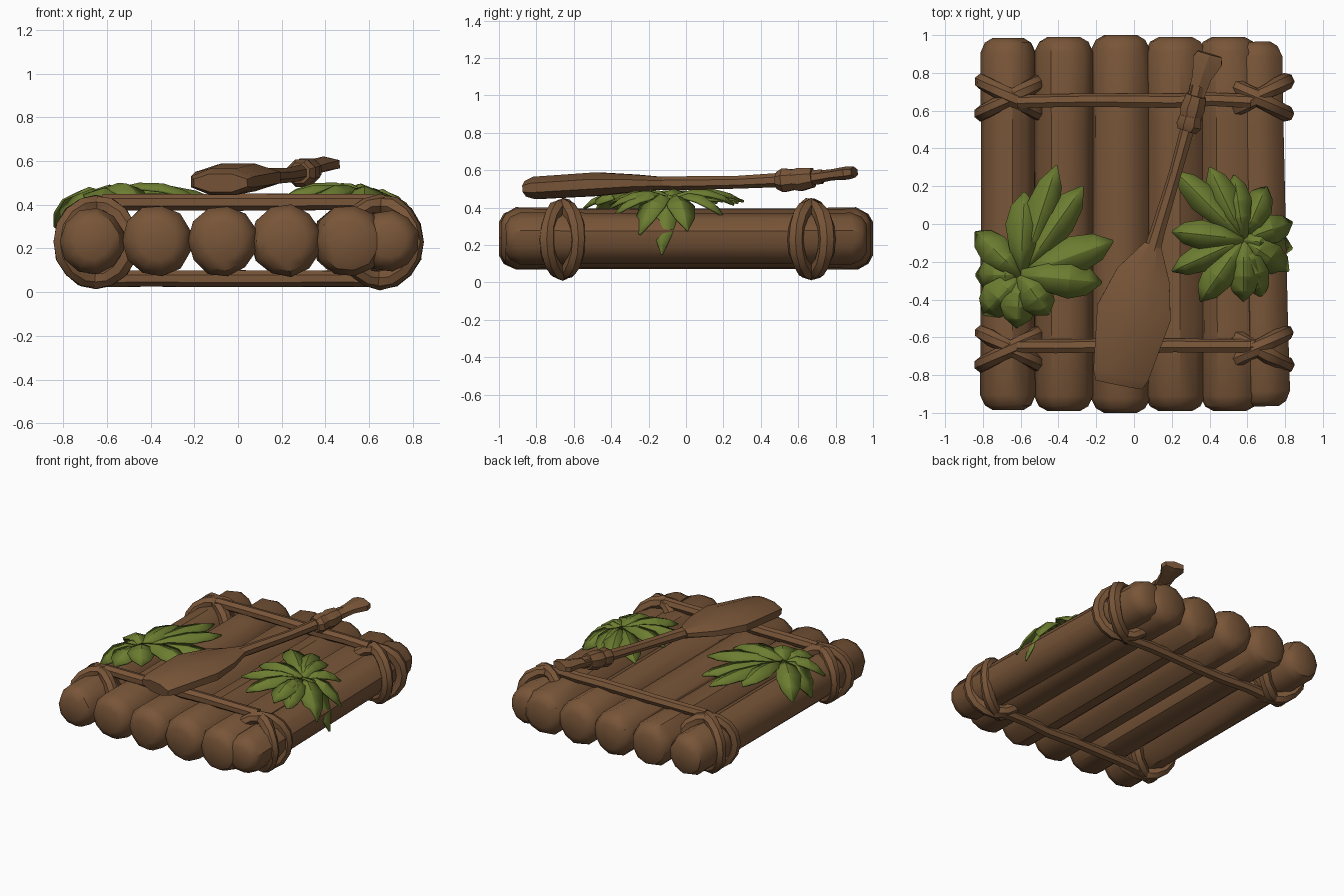
import bpy, bmesh, math, random
from mathutils import Vector

random.seed(4)
if "Cube" in bpy.data.objects:
    bpy.data.objects.remove(bpy.data.objects["Cube"], do_unlink=True)


def material(name, colour):
    mat = bpy.data.materials.new(name)
    mat.use_nodes = True
    mat.diffuse_color = colour
    mat.node_tree.nodes["Principled BSDF"].inputs["Base Color"].default_value = colour
    return mat


WOOD = material("brown wood", (0.19, 0.092, 0.04, 1))
LEAF = material("palm green", (0.15, 0.205, 0.03, 1))


def finish(name, bm, mat, angle):
    bmesh.ops.recalc_face_normals(bm, faces=bm.faces)
    mesh = bpy.data.meshes.new(name)
    bm.to_mesh(mesh)
    bm.free()
    mesh.materials.append(mat)
    obj = bpy.data.objects.new(name, mesh)
    bpy.context.collection.objects.link(obj)
    bpy.ops.object.select_all(action="DESELECT")
    obj.select_set(True)
    bpy.context.view_layer.objects.active = obj
    bpy.ops.object.shade_smooth_by_angle(angle=math.radians(angle))
    return obj


def loft(name, rings, sides=8, ref=(0, 0, 1), closed=False, rough=0.0, angle=35):
    """Skin elliptical rings (centre, half width, half height) along a path."""
    bm = bmesh.new()
    count = len(rings)
    wobble = [1 + random.uniform(-rough, rough) for _ in range(sides)]
    loops = []
    for i, (centre, wide, high) in enumerate(rings):
        ahead = rings[(i + 1) % count if closed else min(i + 1, count - 1)][0]
        behind = rings[i - 1 if closed else max(i - 1, 0)][0]
        tangent = (Vector(ahead) - Vector(behind)).normalized()
        side = tangent.cross(Vector(ref)).normalized()
        up = side.cross(tangent)
        loop = []
        for k in range(sides):
            a = math.tau * (k + 0.5) / sides
            scale = wobble[k] * (1 + random.uniform(-rough, rough) / 2)
            offset = side * math.cos(a) * wide + up * math.sin(a) * high
            loop.append(bm.verts.new(Vector(centre) + offset * scale))
        loops.append(loop)
    for i in range(count if closed else count - 1):
        a, b = loops[i], loops[(i + 1) % count]
        for k in range(sides):
            n = (k + 1) % sides
            bm.faces.new((a[k], a[n], b[n], b[k]))
    if not closed:
        bm.faces.new(loops[0])
        bm.faces.new(loops[-1])
    return finish(name, bm, WOOD, angle)


# Logs: front x, back x, radius, half length
LOGS = [(-0.665, -0.665, 0.15, 0.985), (-0.37, -0.37, 0.162, 0.99),
        (-0.07, -0.07, 0.16, 1.0), (0.22, 0.22, 0.162, 0.99),
        (0.51, 0.5, 0.16, 0.99), (0.69, 0.645, 0.14, 0.965)]
LOG_Z = 0.235
for number, (front, back, radius, half) in enumerate(LOGS):
    rings = []
    ends = [(0, 0.55), (0.025, 0.83), (0.08, 1), (0.45, 0.98)]
    profile = [(inset - half, s) for inset, s in ends]
    profile += [(half - inset, s) for inset, s in reversed(ends)]
    for y, s in profile:
        x = front + (back - front) * (y / half + 1) / 2
        rings.append(((x, y, LOG_Z), radius * s, radius * s * 1.02))
    loft(f"log_{number + 1}", rings, sides=11, rough=0.025)

# Lashings: crossed loops round the outer logs, joined by bars above and below
STRAND = 0.043
for end, y in (("front", -0.66), ("back", 0.67)):
    for side, sign in (("left", 1), ("right", -1)):
        for strand, slant in (("a", 1), ("b", -1)):
            rings = []
            for k in range(16):
                a = math.tau * k / 16
                centre = (sign * (0.65 + 0.155 * math.cos(a)),
                          y + slant * 0.085 * math.cos(a),
                          0.23 + 0.175 * math.sin(a))
                thick = STRAND * random.uniform(0.92, 1.1)
                rings.append((centre, thick, thick))
            loft(f"{end}_{side}_lashing_{strand}", rings, 7, (0, 1, 0), True)
    inner = y * 0.975
    for bar, z, reach in (("top", 0.412, 0.62), ("bottom", 0.062, 0.62)):
        rings = []
        for k in range(7):
            x = reach * (k / 3 - 1)
            thick = STRAND * random.uniform(0.85, 0.95)
            rings.append(((x, inner + random.uniform(-0.008, 0.008), z), thick, thick))
        loft(f"{end}_{bar}_crossbar", rings, 7)

# Paddle blade, shaft, binding and flared grip
loft("paddle_blade", [((-0.08, -0.85, 0.5), 0.135, 0.045),
                      ((-0.07, -0.8, 0.505), 0.16, 0.065),
                      ((0.0, -0.47, 0.525), 0.215, 0.068),
                      ((0.05, -0.27, 0.53), 0.155, 0.05),
                      ((0.1, -0.11, 0.53), 0.05, 0.035)], 8, angle=20)
loft("paddle_shaft", [((0.08, -0.2, 0.53), 0.05, 0.035),
                      ((0.13, -0.03, 0.53), 0.04, 0.038),
                      ((0.22, 0.27, 0.535), 0.035, 0.035),
                      ((0.3, 0.56, 0.55), 0.04, 0.04),
                      ((0.34, 0.73, 0.565), 0.045, 0.04)], 7)
loft("paddle_binding_lower", [((0.28, 0.49, 0.545), 0.055, 0.05),
                              ((0.29, 0.52, 0.545), 0.072, 0.068),
                              ((0.3, 0.57, 0.55), 0.062, 0.062)], 8)
loft("paddle_binding_upper", [((0.3, 0.56, 0.55), 0.058, 0.055),
                              ((0.31, 0.61, 0.55), 0.07, 0.068),
                              ((0.33, 0.68, 0.56), 0.058, 0.055)], 8)
loft("paddle_grip", [((0.33, 0.68, 0.56), 0.05, 0.035),
                     ((0.36, 0.78, 0.575), 0.06, 0.03),
                     ((0.39, 0.865, 0.585), 0.092, 0.036),
                     ((0.4, 0.9, 0.59), 0.075, 0.03)], 6, angle=20)


def leaf_blade(bm, base, tip, width):
    """A pointed leaf, folded along a raised midrib and arching to its tip."""
    base, tip = Vector(base), Vector(tip)
    peak = base.lerp(tip, 0.6)
    peak.z = base.z + 0.09
    across = Vector((base.y - tip.y, tip.x - base.x, 0)).normalized()
    rows = []
    for t, w in ((0, 0.3), (0.3, 0.75), (0.55, 1), (0.8, 0.72), (1, 0.06)):
        mid = base.lerp(peak, t).lerp(peak.lerp(tip, t), t)
        drop = Vector((0, 0, 0.03 * w))
        rows.append([bm.verts.new(mid - across * width * w - drop),
                     bm.verts.new(mid),
                     bm.verts.new(mid + across * width * w - drop)])
    for a, b in zip(rows, rows[1:]):
        for k in range(2):
            bm.faces.new((a[k], a[k + 1], b[k + 1], b[k]))


def leaf_cluster(name, base, tips, width):
    bm = bmesh.new()
    for tip in tips:
        start = Vector(base) + Vector((0, 0, random.uniform(-0.015, 0.015)))
        leaf_blade(bm, start, tip, width * random.uniform(0.9, 1.1))
    obj = finish(name, bm, LEAF, 15)
    skin = obj.modifiers.new("thickness", "SOLIDIFY")
    skin.thickness = 0.012


# Leaf clusters, with the outer leaves hanging over the sides
leaf_cluster("right_leaves", (-0.6, -0.27, 0.455), [
    (-0.41, 0.31, 0.44), (-0.58, 0.17, 0.43), (-0.27, 0.2, 0.44),
    (-0.11, -0.09, 0.43), (-0.17, -0.31, 0.42), (-0.45, -0.48, 0.42),
    (-0.62, -0.55, 0.4), (-0.8, -0.48, 0.32), (-0.84, -0.27, 0.25),
    (-0.84, -0.04, 0.3)], 0.095)
leaf_cluster("left_leaves", (0.58, -0.08, 0.455), [
    (0.22, 0.28, 0.43), (0.4, 0.3, 0.44), (0.53, 0.26, 0.42),
    (0.7, 0.2, 0.36), (0.84, 0.01, 0.28), (0.84, -0.13, 0.15),
    (0.82, -0.25, 0.26), (0.68, -0.39, 0.36), (0.58, -0.41, 0.4),
    (0.35, -0.41, 0.42), (0.2, -0.25, 0.43), (0.2, -0.04, 0.43)], 0.08)
